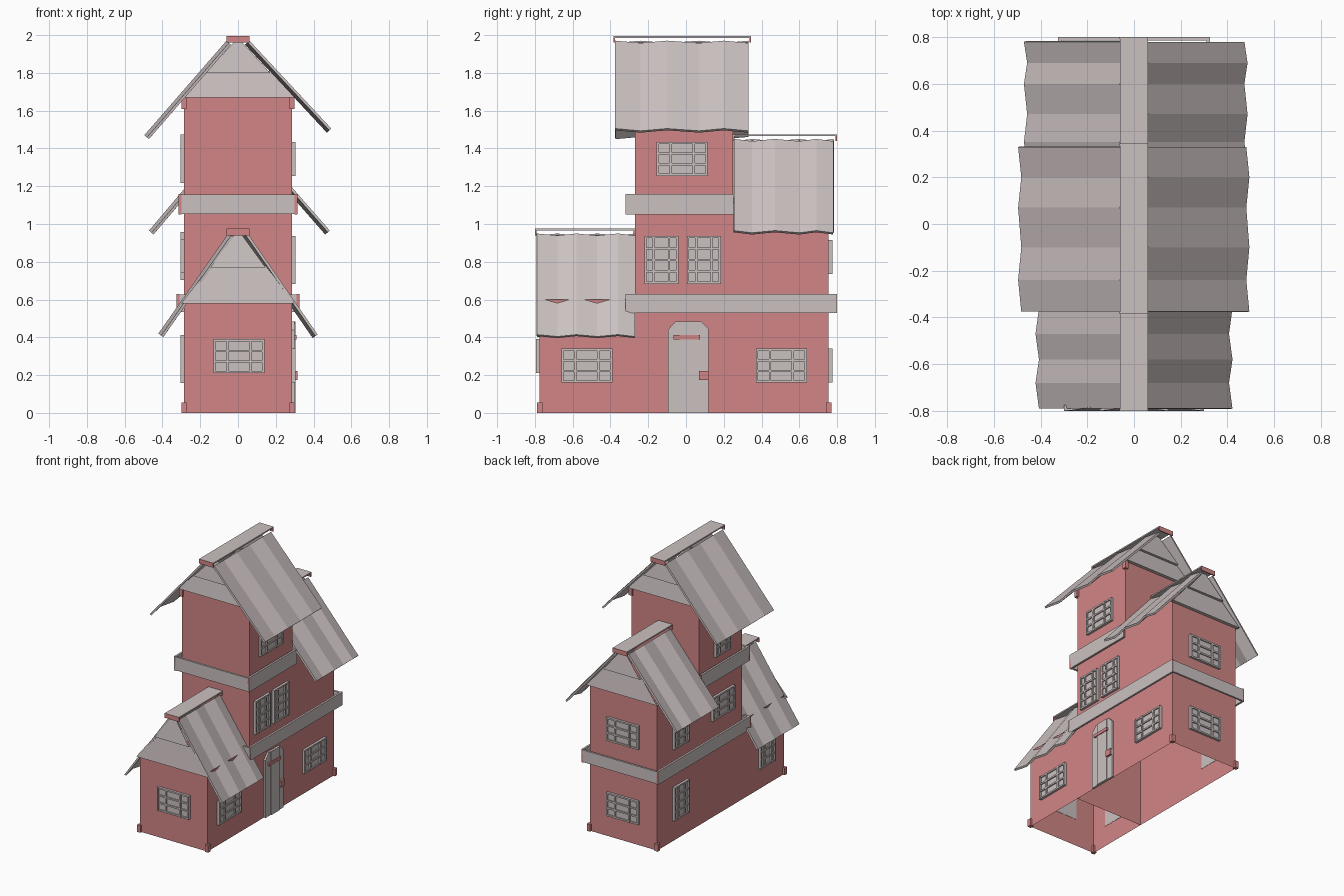
import bpy, bmesh, math
from mathutils import Matrix, Vector

if "Cube" in bpy.data.objects:
    bpy.data.objects.remove(bpy.data.objects["Cube"])


def material(name, rgb):
    m = bpy.data.materials.new(name)
    m.diffuse_color = (*rgb, 1)
    m.use_nodes = True
    m.node_tree.nodes["Principled BSDF"].inputs["Base Color"].default_value = m.diffuse_color
    return m


GREY = material("pale grey", (0.60, 0.53, 0.53))
RED = material("brick red", (0.64, 0.235, 0.235))


def finish(name, bm, mats, recalc=True):
    if recalc:
        bmesh.ops.recalc_face_normals(bm, faces=bm.faces)
    me = bpy.data.meshes.new(name)
    bm.to_mesh(me)
    bm.free()
    for m in mats:
        me.materials.append(m)
    ob = bpy.data.objects.new(name, me)
    bpy.context.collection.objects.link(ob)
    return ob


def add_box(bm, lo, hi, end_axis=None):
    """Box from corner to corner; faces along end_axis take material 1."""
    lo, hi = Vector(lo), Vector(hi)
    mat = Matrix.Translation((lo + hi) / 2) @ Matrix.Diagonal((*(hi - lo), 1))
    vs = bmesh.ops.create_cube(bm, size=1, matrix=mat)["verts"]
    if end_axis is not None:
        for f in {f for v in vs for f in v.link_faces}:
            f.normal_update()
            if abs(f.normal[end_axis]) > 0.9:
                f.material_index = 1


def quad(bm, *pts):
    return bm.faces.new([bm.verts.new(p) for p in pts])


W = 0.285                                   # half width of the walls
Y0, Y1, Y2, Y3 = -0.775, -0.27, 0.25, 0.755  # front, tower and back limits


# Walls: open sheets, no floor
def walls(name, y0, y1, z1, front_z, back_z):
    bm = bmesh.new()
    for x in (-W, W):
        quad(bm, (x, y0, 0), (x, y1, 0), (x, y1, z1), (x, y0, z1))
    for y, z in ((y0, front_z), (y1, back_z)):
        if z is not None:
            quad(bm, (-W, y, z), (W, y, z), (W, y, z1), (-W, y, z1))
    finish(name, bm, [RED], recalc=False)


walls("front_wing_walls", Y0, Y1, 0.60, 0, None)
walls("tower_walls", Y1, Y2, 1.68, 0, 0.6)
walls("back_wing_walls", Y2, Y3, 1.14, None, 0)

# Small corner blocks at the feet and under the tower roof
bm = bmesh.new()
for s in (-1, 1):
    for y, z0, z1 in ((Y0, 0, 0.055), (Y3, 0, 0.055), (Y1, 1.61, 1.67), (Y2, 1.61, 1.67)):
        add_box(bm, (s * 0.286 - 0.014, y - 0.014, z0), (s * 0.286 + 0.014, y + 0.014, z1))
finish("corner_blocks", bm, [RED])


# Gables: two overlapping tilted boards
def gable(name, y, out, z0, zmid, ztop, half):
    bm = bmesh.new()
    mid = half * (ztop - zmid) / (ztop - z0)
    for a, wa, b, wb in ((z0, half, zmid + 0.01, mid), (zmid, mid, ztop, 0.015)):
        lo, hi = y + out * 0.025, y + out * 0.004
        quad(bm, (-wa, lo, a), (wa, lo, a), (wb, hi, b), (-wb, hi, b))
        quad(bm, (-wa, lo, a), (wa, lo, a), (wa, y, a), (-wa, y, a))
    finish(name, bm, [GREY], recalc=False)


gable("front_wing_gable", Y0, -1, 0.58, 0.77, 0.95, 0.30)
gable("tower_front_gable", Y1, -1, 1.67, 1.80, 1.97, 0.30)
gable("tower_back_gable", Y2, 1, 1.67, 1.80, 1.97, 0.30)
gable("back_wing_gable", Y3, 1, 1.12, 1.28, 1.45, 0.30)


# Roofs: folded sheets with a ridge cap
def roof(name, ys, top, left, right, ridge_y):
    tx, tz = top
    for side, s, (ex, ez) in (("left", -1, left), ("right", 1, right)):
        bm = bmesh.new()
        n = Vector((s * (tz - ez), 0, ex - tx)).normalized()
        rows = []
        for i, y in enumerate(ys):
            o = n * (0.008 if (i + (s > 0)) % 2 else -0.010)
            rows.append([bm.verts.new(Vector((s * x, y, z)) + o)
                         for x, z in ((tx, tz), (ex, ez))])
        for a, b in zip(rows, rows[1:]):
            f = bm.faces.new((a[0], a[1], b[1], b[0]))
        bmesh.ops.recalc_face_normals(bm, faces=bm.faces)
        if f.normal.z < 0:
            bmesh.ops.reverse_faces(bm, faces=bm.faces)
        ob = finish(f"{name}_{side}_sheet", bm, [GREY], recalc=False)
        mod = ob.modifiers.new("thickness", "SOLIDIFY")
        mod.thickness = 0.014
    # ridge plate with red turned-down ends
    a, b = ridge_y
    z = tz + 0.03
    bm = bmesh.new()
    add_box(bm, (-0.06, a, z - 0.010), (0.06, b, z), 1)
    finish(f"{name}_ridge_plate", bm, [GREY, RED])
    bm = bmesh.new()
    for y in (a, b - 0.008):
        add_box(bm, (-0.062, y, z - 0.035), (0.06, y + 0.008, z - 0.002))
    finish(f"{name}_ridge_ends", bm, [RED])


roof("front_roof", (-0.79, -0.68, -0.58, -0.47, -0.36, -0.27), (0.045, 0.945),
     (0.415, 0.415), (0.415, 0.41), (-0.80, -0.27))
roof("tower_roof", (-0.375, -0.24, -0.10, 0.07, 0.20, 0.33), (0.055, 1.965),
     (0.49, 1.465), (0.488, 1.50), (-0.385, 0.345))
roof("back_roof", (0.255, 0.35, 0.47, 0.60, 0.69, 0.78), (0.055, 1.445),
     (0.465, 0.96), (0.48, 0.96), (0.25, 0.80))


# Plank bands around the tower and back wing
def band(name, x, y0, y1, z0, z1, back):
    bm = bmesh.new()
    t = 0.015
    for s in (-1, 1):
        a, b = sorted((s * x, s * (x - t)))
        add_box(bm, (a, y0, z0), (b, y1, z1), 1)
    add_box(bm, (-x, y0, z0 + 0.004), (x, y0 + t, z1 - 0.004), 0)
    if back:
        add_box(bm, (-x, y1 - t, z0 + 0.004), (x, y1, z1 - 0.004), 0)
    finish(name, bm, [GREY, RED])


band("lower_band", 0.325, -0.32, 0.80, 0.53, 0.63, True)
band("upper_band", 0.315, -0.32, 0.26, 1.05, 1.16, False)

# Windows: pane plate with raised glazing bars, local x across, z up, -y out
TURN = {"front": 0, "right": math.pi / 2, "back": math.pi, "left": -math.pi / 2}
WALL = {"front": (0, Y0), "right": (W, 0), "back": (0, Y3), "left": (-W, 0)}


def window(name, side, u, z, w, h, rows):
    bm = bmesh.new()
    a, b = w / 2, h / 2
    add_box(bm, (-a, -0.010, -b), (a, 0.002, b))
    bar = 0.006
    for x in (-a + bar, -a * 0.45, a * 0.45, a - bar):
        add_box(bm, (x - bar, -0.020, -b), (x + bar, -0.008, b))
    for i in range(rows + 1):
        c = -b + bar + (h - 2 * bar) * i / rows
        add_box(bm, (-a, -0.018, c - bar), (a, -0.008, c + bar))
    x, y = WALL[side]
    loc = (u, y, z) if side in ("front", "back") else (x, u, z)
    bm.transform(Matrix.Translation(loc) @ Matrix.Rotation(TURN[side], 4, "Z"))
    finish(name, bm, [GREY])


WIDE, TALL = (0.27, 0.18, 3), (0.18, 0.255, 4)
for name, side, u, z, size in (
        ("front_window", "front", 0.005, 0.30, WIDE),
        ("right_front_window", "right", -0.525, 0.25, WIDE),
        ("right_back_window", "right", 0.505, 0.25, WIDE),
        ("right_middle_window_a", "right", -0.13, 0.81, TALL),
        ("right_middle_window_b", "right", 0.095, 0.81, TALL),
        ("right_top_window", "right", -0.02, 1.345, WIDE),
        ("back_lower_window", "back", 0, 0.25, WIDE),
        ("back_upper_window", "back", 0, 0.825, WIDE),
        ("left_back_lower_window", "left", 0.48, 0.285, TALL),
        ("left_back_upper_window", "left", 0.48, 0.83, TALL),
        ("left_middle_window", "left", -0.03, 0.83, WIDE),
        ("left_front_window", "left", -0.56, 0.285, TALL),
        ("left_top_window", "left", -0.02, 1.345, TALL)):
    window(name, side, u, z, *size)

# Door with a clipped top, raised centre, red hinge bar and handle
bm = bmesh.new()
outline = ((-0.095, 0), (0.12, 0), (0.12, 0.445), (0.08, 0.485), (-0.055, 0.485), (-0.095, 0.44))
f = bm.faces.new([bm.verts.new((W - 0.002, y, z)) for y, z in outline])
ext = bmesh.ops.extrude_face_region(bm, geom=[f])["geom"]
bmesh.ops.translate(bm, verts=[v for v in ext if isinstance(v, bmesh.types.BMVert)], vec=(0.016, 0, 0))
add_box(bm, (W, -0.035, 0), (W + 0.020, 0.065, 0.484))
finish("door", bm, [GREY])
bm = bmesh.new()
add_box(bm, (W, -0.065, 0.388), (W + 0.026, 0.075, 0.412))
finish("door_bar", bm, [RED])
bm = bmesh.new()
add_box(bm, (W, 0.07, 0.175), (W + 0.030, 0.118, 0.222))
finish("door_handle", bm, [RED])
